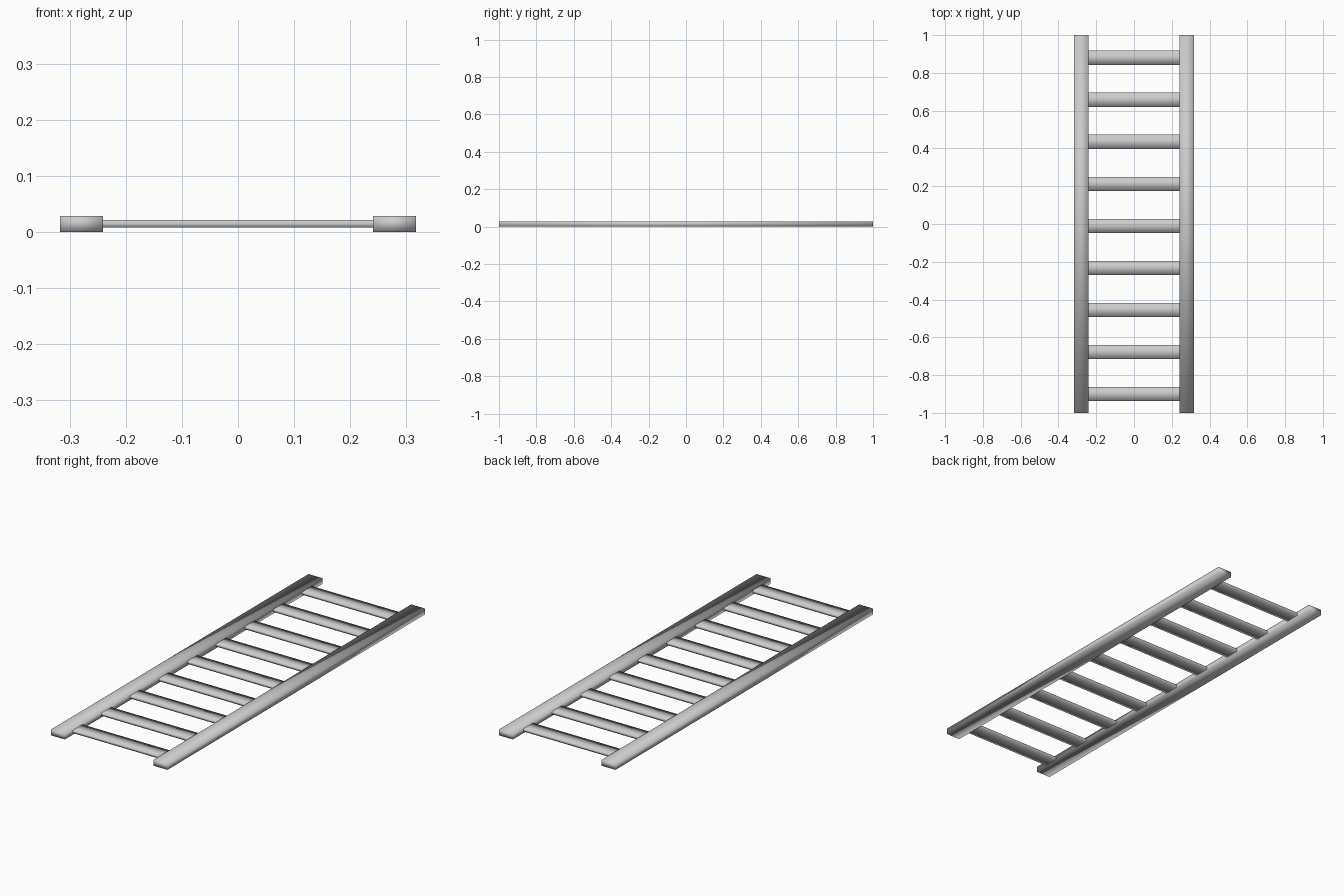
import bpy, bmesh
from mathutils import Vector

if "Cube" in bpy.data.objects:
    bpy.data.objects.remove(bpy.data.objects["Cube"])


def bar(name, center, size, open_ends=False):
    """Smooth-shaded box; open_ends drops the hidden caps facing x."""
    bm = bmesh.new()
    bmesh.ops.create_cube(bm, size=1)
    bmesh.ops.scale(bm, vec=size, verts=bm.verts)
    bmesh.ops.translate(bm, vec=center, verts=bm.verts)
    bm.normal_update()
    if open_ends:
        caps = [f for f in bm.faces if abs(f.normal.x) > 0.9]
        bmesh.ops.delete(bm, geom=caps, context='FACES_ONLY')
    for f in bm.faces:
        f.smooth = True
    mesh = bpy.data.meshes.new(name)
    bm.to_mesh(mesh)
    bm.free()
    obj = bpy.data.objects.new(name, mesh)
    bpy.context.collection.objects.link(obj)
    return obj


RAIL_X, RAIL_W, RAIL_H = 0.279, 0.076, 0.0286
RUNG_D, RUNG_H = 0.075, 0.0135
RUNG_COUNT, RUNG_STEP, RUNG_MID = 9, 0.2225, -0.01

# Two long side rails
for side, label in ((-1, "left"), (1, "right")):
    bar(f"{label}_rail", Vector((side * RAIL_X, 0, RAIL_H / 2)),
        Vector((RAIL_W, 2, RAIL_H)))

# Thin rungs meeting the inner faces of the rails
length = 2 * RAIL_X - RAIL_W
for i in range(RUNG_COUNT):
    y = RUNG_MID + (i - (RUNG_COUNT - 1) / 2) * RUNG_STEP
    bar(f"rung_{i + 1}", Vector((0, y, RAIL_H / 2)),
        Vector((length, RUNG_D, RUNG_H)), open_ends=True)
